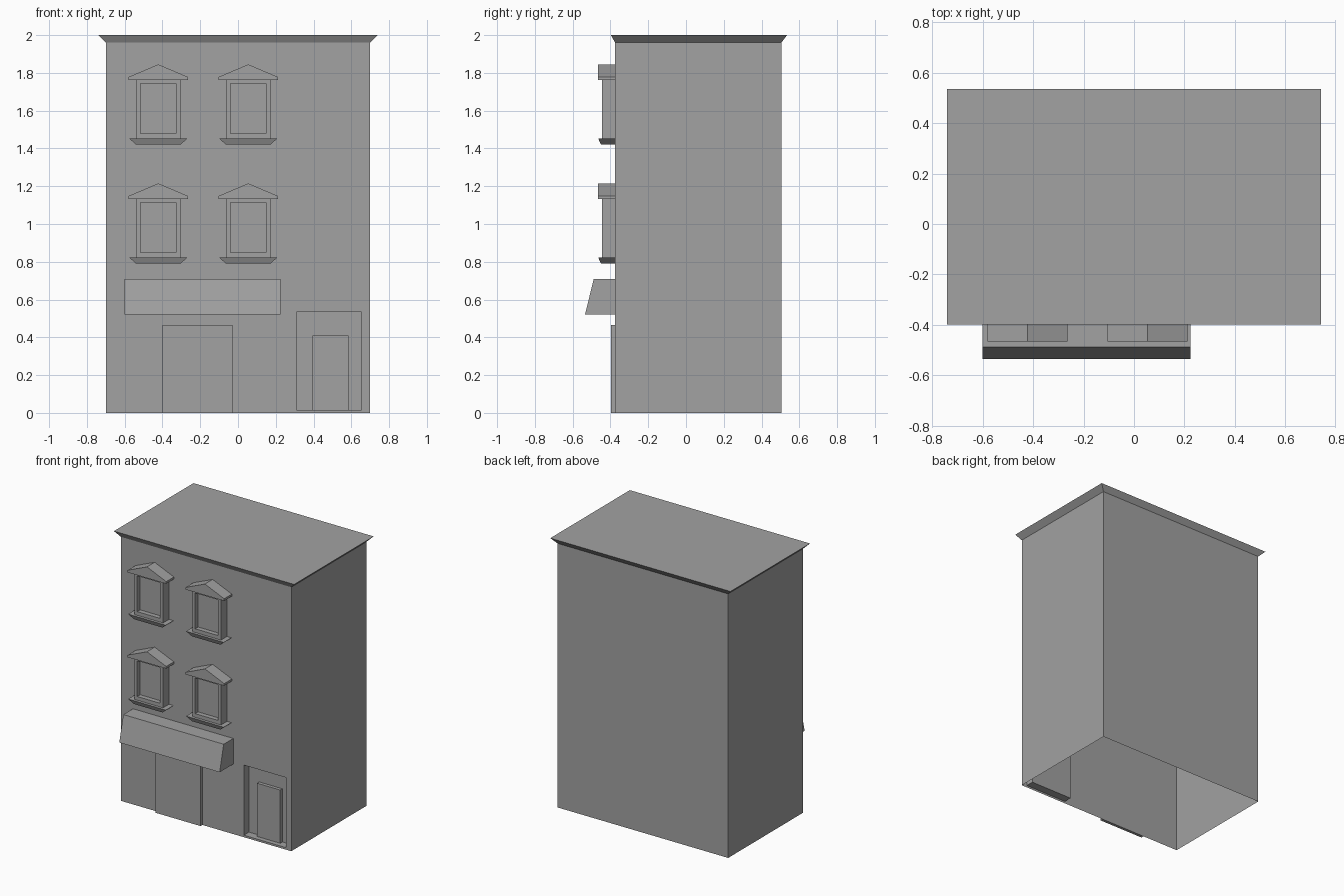
import bpy, bmesh

cube = bpy.data.objects.get("Cube")
if cube:
    bpy.data.objects.remove(cube, do_unlink=True)

grey = bpy.data.materials.new("plain_grey")
grey.use_nodes = True
colour = (0.36, 0.36, 0.36, 1)
grey.diffuse_color = colour
grey.node_tree.nodes["Principled BSDF"].inputs["Base Color"].default_value = colour

WALL = -0.375   # front wall plane
BACK = 0.505
HALF = 0.70
EAVES = 1.96


def upright(x0, x1, z0, z1, y, y_top=None):
    """Rectangle facing the front, optionally leaning at the top."""
    yt = y if y_top is None else y_top
    return [(x0, y, z0), (x1, y, z0), (x1, yt, z1), (x0, yt, z1)]


def level(x0, x1, y0, y1, z):
    """Horizontal rectangle."""
    return [(x0, y0, z), (x1, y0, z), (x1, y1, z), (x0, y1, z)]


def loft(name, rings, cap_start=False, open_bottom=False):
    """Bridge matching rings in order and close the last one."""
    bm = bmesh.new()
    loops = [[bm.verts.new(p) for p in ring] for ring in rings]
    for a, b in zip(loops, loops[1:]):
        for i in range(len(a)):
            j = (i + 1) % len(a)
            bm.faces.new((a[i], a[j], b[j], b[i]))
    bm.faces.new(loops[-1])
    if cap_start:
        bm.faces.new(loops[0][::-1])
    bm.normal_update()
    if open_bottom:
        floor = [f for f in bm.faces if all(v.co.z < 0.001 for v in f.verts)]
        bmesh.ops.delete(bm, geom=floor, context='FACES_ONLY')
    mesh = bpy.data.meshes.new(name)
    bm.to_mesh(mesh)
    bm.free()
    mesh.materials.append(grey)
    obj = bpy.data.objects.new(name, mesh)
    bpy.context.collection.objects.link(obj)
    return obj


# Hollow building shell with a recessed entrance, open underneath
entrance = (0.31, 0.655, 0.015, 0.535)
recess = WALL + 0.06
loft("building_walls", [
    upright(-HALF, HALF, 0, EAVES, BACK),
    upright(-HALF, HALF, 0, EAVES, WALL),
    upright(*entrance, WALL),
    upright(*entrance, recess),
], cap_start=True, open_bottom=True)

# Flared flat roof
loft("roof_cornice", [
    level(-HALF, HALF, WALL, BACK, EAVES),
    level(-0.74, 0.74, -0.398, 0.535, 2.0),
])

# Doors
door = (0.395, 0.585, 0.015, 0.41)
loft("entrance_door", [upright(*door, recess), upright(*door, recess - 0.025)])
shutter = (-0.40, -0.03, 0, 0.465)
loft("shop_door", [upright(*shutter, WALL), upright(*shutter, WALL - 0.022)])

# Sloping awning over the shop
awning = (-0.60, 0.224, 0.52, 0.71)
loft("shop_awning", [upright(*awning, WALL), upright(*awning, -0.535, -0.488)])


def window(label, cx, z):
    """Framed window with a tapered sill and a gabled hood; z is the sill base."""
    frame = (cx - 0.118, cx + 0.118, z + 0.033, z + 0.345)
    glass = (cx - 0.094, cx + 0.094, z + 0.06, z + 0.325)
    loft(label + "_window_frame", [
        upright(*frame, WALL),
        upright(*frame, -0.445),
        upright(*glass, -0.445),
        upright(*glass, -0.41),
    ])
    loft(label + "_window_sill", [
        level(cx - 0.117, cx + 0.117, -0.45, WALL, z),
        level(cx - 0.155, cx + 0.155, -0.465, WALL, z + 0.033),
    ], cap_start=True)
    gable = [(-0.158, 0.342), (0.158, 0.342), (0.158, 0.358),
             (0, 0.425), (-0.158, 0.358)]
    loft(label + "_window_hood", [
        [(cx + px, y, z + pz) for px, pz in gable] for y in (WALL, -0.465)
    ])


for side, cx in (("right", -0.422), ("left", 0.054)):
    for floor, z in (("lower", 0.79), ("upper", 1.42)):
        window(floor + "_" + side, cx, z)
